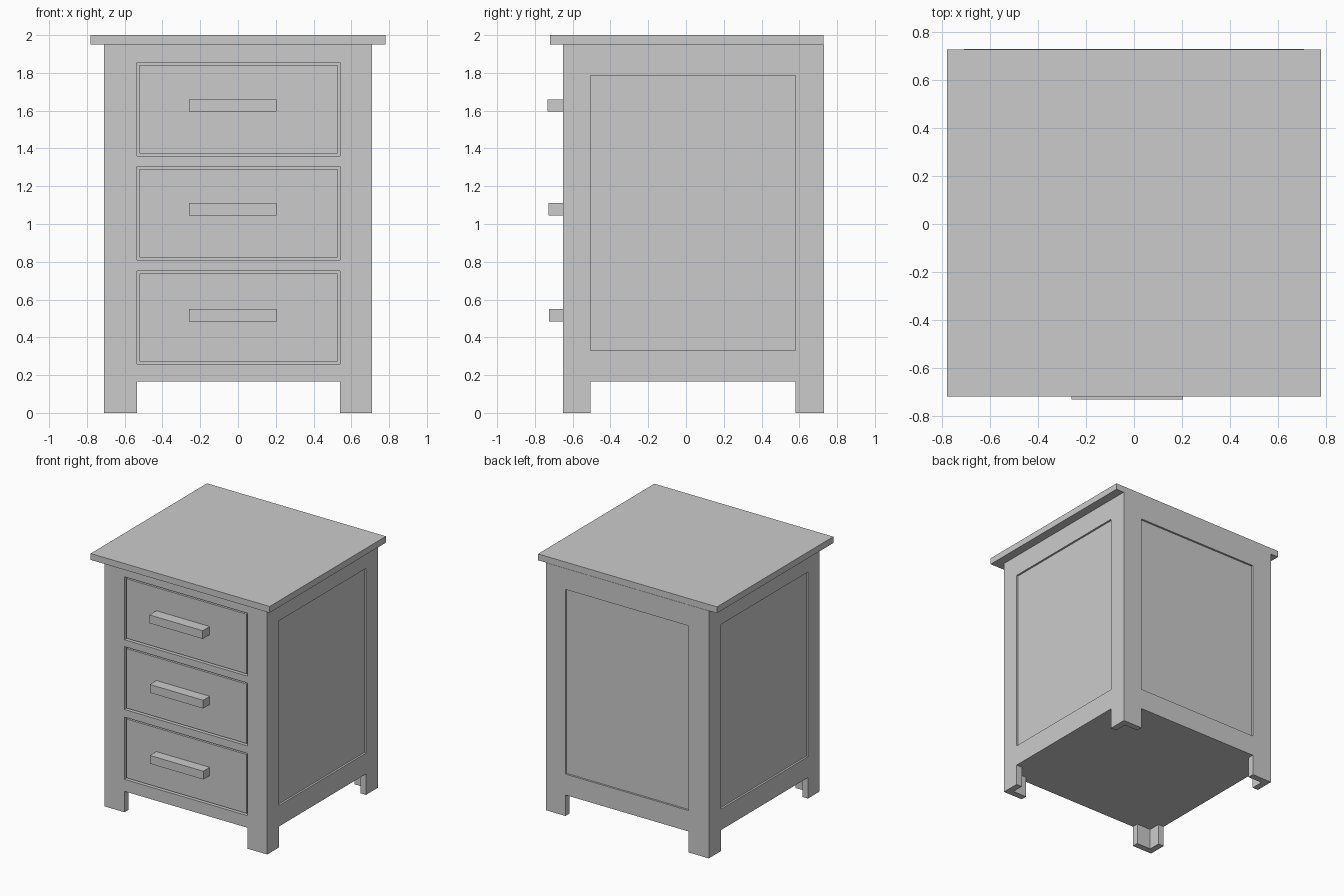
import bpy
import bmesh

if "Cube" in bpy.data.objects:
    bpy.data.objects.remove(bpy.data.objects["Cube"])

wood = bpy.data.materials.new("grey paint")
wood.diffuse_color = (0.6, 0.6, 0.6, 1.0)
wood.use_nodes = True
wood.node_tree.nodes["Principled BSDF"].inputs["Base Color"].default_value = wood.diffuse_color


def box(name, x0, x1, y0, y1, z0, z1):
    """Axis-aligned box given by its limits."""
    bm = bmesh.new()
    bmesh.ops.create_cube(bm, size=1.0)
    for v in bm.verts:
        v.co = (x1 if v.co.x > 0 else x0,
                y1 if v.co.y > 0 else y0,
                z1 if v.co.z > 0 else z0)
    mesh = bpy.data.meshes.new(name)
    bm.to_mesh(mesh)
    bm.free()
    mesh.materials.append(wood)
    obj = bpy.data.objects.new(name, mesh)
    bpy.context.collection.objects.link(obj)
    return obj


def cut(target, *limits):
    """Subtract a box from the target and remove the cutter."""
    cutter = box("cutter", *limits)
    cutter.hide_render = True
    mod = target.modifiers.new("cut", 'BOOLEAN')
    mod.operation = 'DIFFERENCE'
    mod.solver = 'EXACT'
    mod.object = cutter
    bpy.context.view_layer.objects.active = target
    bpy.ops.object.modifier_apply(modifier=mod.name)
    bpy.data.objects.remove(cutter)


# Main limits
X, YF, YB, H = 0.71, -0.65, 0.73, 1.95
OX0, OX1 = -0.535, 0.54      # opening between the front posts
OY0, OY1 = -0.505, 0.58      # opening between the side posts
FLOOR, T = 0.165, 0.05       # underside height, leg board thickness
REC = 0.015                  # panel recess
GAP = 0.013                  # gap around drawers

# Carcass: solid block with the legs left as L-shaped corners
body = box("cabinet_body", -X, X, YF, YB, 0, H)
cut(body, -X + T, X - T, YF + T, YB - T, -0.1, FLOOR)
cut(body, OX0, OX1, YF - 0.1, YB + 0.1, -0.1, FLOOR)
cut(body, -X - 0.1, X + 0.1, OY0, OY1, -0.1, FLOOR)

# Recessed side and back panels
for s in (-1, 1):
    xs = sorted((s * (X - REC), s * (X + 0.1)))
    cut(body, xs[0], xs[1], OY0, OY1, 0.33, 1.785)
cut(body, OX0, OX1, YB - REC, YB + 0.1, 0.33, 1.785)

# Drawers: opening, front and bar handle
drawers = [("bottom", 0.26, 0.75, 0.485, -0.725),
           ("middle", 0.81, 1.305, 1.045, -0.727),
           ("top", 1.36, 1.855, 1.595, -0.732)]
for name, z0, z1, hz, hy in drawers:
    cut(body, OX0, OX1, YF - 0.1, YF + 0.05, z0, z1)
    box(name + "_drawer_front", OX0 + GAP, OX1 - GAP, YF + 0.005, YF + 0.05,
        z0 + GAP, z1 - GAP)
    box(name + "_drawer_handle", -0.26, 0.205, hy, YF + 0.005, hz, hz + 0.065)

# Overhanging top board
box("top_board", -0.78, 0.78, -0.72, 0.728, H, 2.0)
